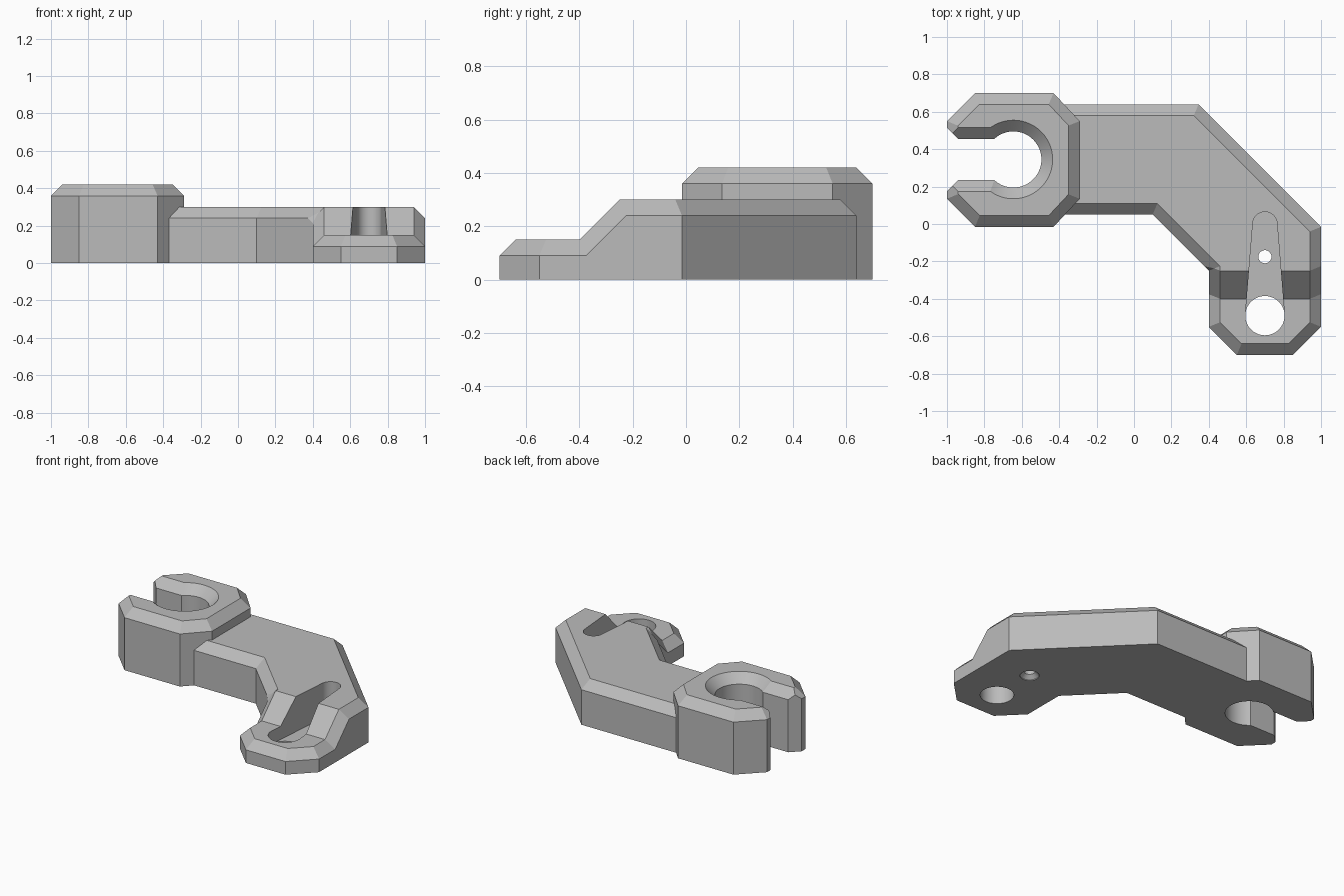
import bpy, bmesh
from math import sin, cos, asin, pi, radians
from mathutils import Vector

if "Cube" in bpy.data.objects:
    bpy.data.objects.remove(bpy.data.objects["Cube"])

grey = bpy.data.materials.new("plain grey")
grey.use_nodes = True
grey.diffuse_color = (0.5, 0.5, 0.5, 1)
grey.node_tree.nodes["Principled BSDF"].inputs["Base Color"].default_value = (0.5, 0.5, 0.5, 1)
CHAMFER = 0.06


def loft(name, sections):
    """Solid through (z, outline) sections with equal point counts."""
    bm = bmesh.new()
    rings = [[bm.verts.new((x, y, z)) for x, y in outline] for z, outline in sections]
    n = len(rings[0])
    for low, high in zip(rings, rings[1:]):
        for i in range(n):
            j = (i + 1) % n
            bm.faces.new((low[i], low[j], high[j], high[i]))
    bm.faces.new(rings[0][::-1])
    bm.faces.new(rings[-1])
    mesh = bpy.data.meshes.new(name)
    bm.to_mesh(mesh)
    bm.free()
    mesh.materials.append(grey)
    obj = bpy.data.objects.new(name, mesh)
    bpy.context.collection.objects.link(obj)
    return obj


def inset(outline, d):
    """Mitred inward offset of a counter-clockwise outline."""
    pts = [Vector(p) for p in outline]
    result = []
    for i, p in enumerate(pts):
        a = (p - pts[i - 1]).normalized()
        b = (pts[(i + 1) % len(pts)] - p).normalized()
        na, nb = Vector((-a.y, a.x)), Vector((-b.y, b.x))
        result.append(p + (na + nb) * d / (1 + na.dot(nb)))
    return result


def chamfered(name, outline, height):
    return loft(name, [(0, outline), (height - CHAMFER, outline),
                       (height, inset(outline, CHAMFER))])


def arc(cx, cy, r, start, end, steps=64):
    return [(cx + r * cos(start + (end - start) * i / steps),
             cy + r * sin(start + (end - start) * i / steps)) for i in range(steps + 1)]


def circle(cx, cy, r):
    return arc(cx, cy, r, 0, 2 * pi)[:-1]


def cut(obj, cutter):
    cutter.hide_render = True
    mod = obj.modifiers.new("cut", 'BOOLEAN')
    mod.operation, mod.solver, mod.object = 'DIFFERENCE', 'EXACT', cutter
    bpy.context.view_layer.objects.active = obj
    bpy.ops.object.modifier_apply(modifier=mod.name)
    bpy.data.objects.remove(cutter)


# Hook head: chamfered octagon block
head = chamfered("hook_head", [
    (-0.85, -0.015), (-0.43, -0.015), (-0.29, 0.135), (-0.29, 0.55),
    (-0.43, 0.70), (-0.85, 0.70), (-1, 0.55), (-1, 0.135)], 0.42)


# Open round seat with flared mouth and chamfered rim
def keyhole(s):
    cx, cy, r, h = -0.645, 0.345, 0.15 + s, 0.11 + s
    a = pi - asin(h / r)
    return arc(cx, cy, r, -a, a) + [
        (-0.94 - s, cy + h), (-1.06, cy + 0.23), (-1.06, cy - 0.23), (-0.94 - s, cy - h)]


cut(head, loft("seat_cutter", [(-0.1, keyhole(0)), (0.36, keyhole(0)),
                               (0.42, keyhole(CHAMFER)), (0.5, keyhole(CHAMFER))]))

# Cranked arm with an end lug
arm = chamfered("cranked_arm", [
    (-0.40, 0.05), (0.10, 0.05), (0.40, -0.25), (0.40, -0.55), (0.55, -0.70),
    (0.85, -0.70), (1, -0.55), (1, -0.015), (0.345, 0.64), (-0.40, 0.64)], 0.30)

# Step the lug down along a 45 degree ramp
LEAN = 0.414
bm = bmesh.new()
bm.from_mesh(arm.data)
for y in (-0.25, -0.40):
    bmesh.ops.bisect_plane(bm, geom=bm.verts[:] + bm.edges[:] + bm.faces[:],
                           plane_co=(0, y, 0.30), plane_no=(0, 1, LEAN))
for v in bm.verts:
    if v.co.z > 0.2:
        drop = -0.25 + (0.30 - v.co.z) * LEAN - v.co.y
        v.co.z -= min(max(drop, 0), 0.15)
bm.to_mesh(arm.data)
bm.free()

# Tapered slot, large lug hole and small countersunk hole
X, BIG_Y, BIG_R, TIP_R = 0.70, -0.49, 0.105, 0.065
tilt = asin((BIG_R - TIP_R) / -BIG_Y)
teardrop = (arc(X, 0, TIP_R, tilt, pi - tilt, 32)
            + arc(X, BIG_Y, BIG_R - 0.0005, pi - tilt, 2 * pi + tilt, 48))
cut(arm, loft("slot_cutter", [(0.06, teardrop), (0.4, teardrop)]))
cut(arm, loft("lug_hole_cutter", [(z, circle(X, BIG_Y, BIG_R)) for z in (-0.1, 0.4)]))
cut(arm, loft("small_hole_cutter", [(z, circle(X, -0.175, r)) for z, r in
                                    ((-0.02, 0.06), (0.005, 0.06), (0.03, 0.035), (0.1, 0.035))]))

# Smooth round walls, sharp edges
for obj in (head, arm):
    bpy.ops.object.select_all(action='DESELECT')
    obj.select_set(True)
    bpy.context.view_layer.objects.active = obj
    bpy.ops.object.shade_smooth_by_angle(angle=radians(20))
